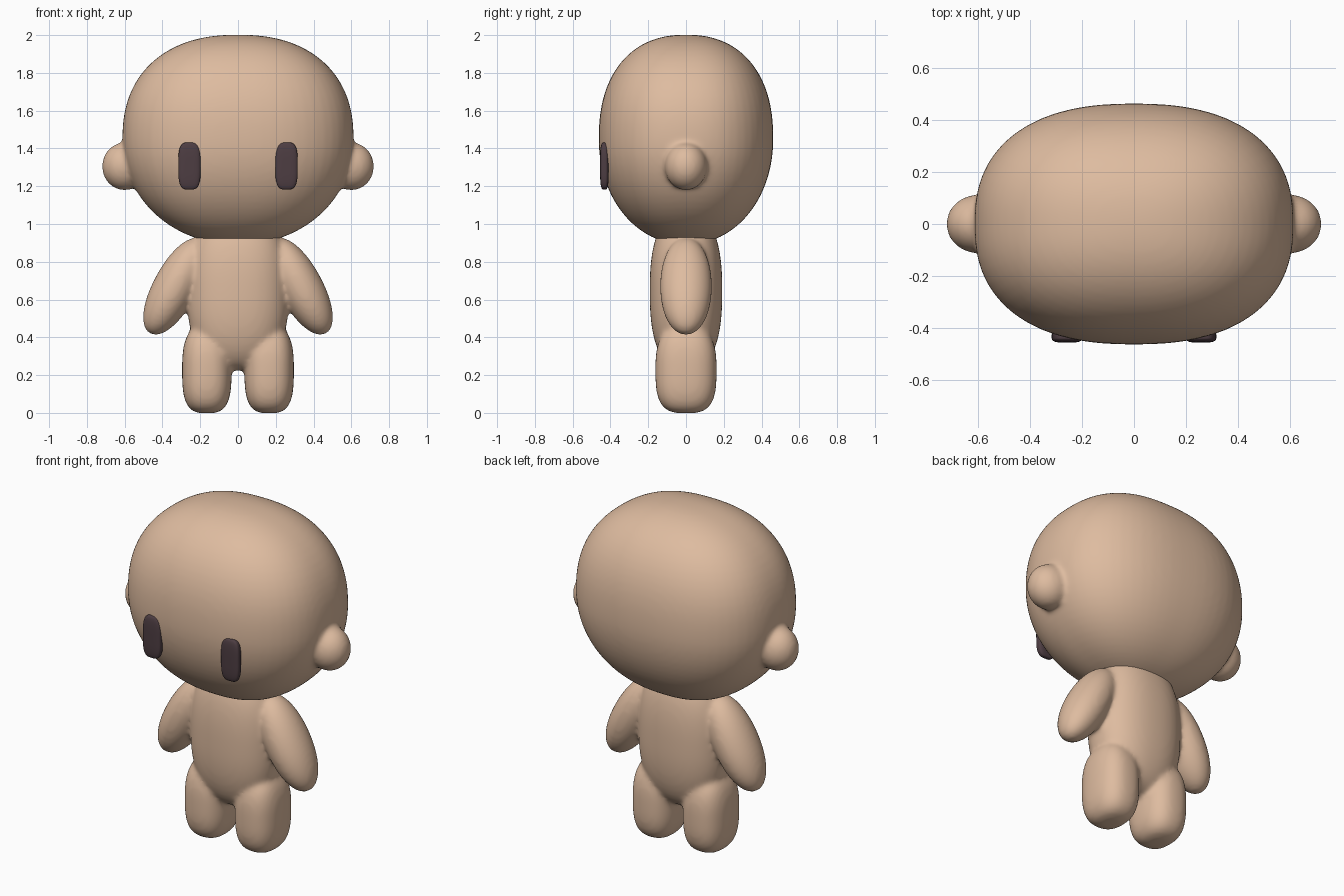
import bpy, bmesh, math
from mathutils import Matrix, Vector

old = bpy.data.objects.get("Cube")
if old:
    bpy.data.objects.remove(old, do_unlink=True)


def material(name, rgb):
    mat = bpy.data.materials.new(name)
    mat.use_nodes = True
    mat.diffuse_color = (*rgb, 1)
    mat.node_tree.nodes["Principled BSDF"].inputs["Base Color"].default_value = (*rgb, 1)
    return mat


skin = material("warm tan skin", (0.73, 0.50, 0.35))
dark = material("dark plum eyes", (0.075, 0.047, 0.055))


def blob(bm, centre, radii, plan=2.0, top=2.0, bottom=None, low=None, tilt=0.0):
    """Rounded solid: plan squareness, separate upper and lower roundness."""
    bottom = bottom or top
    rx, ry, rz = radii
    low = low or rz
    place = Matrix.Translation(Vector(centre)) @ Matrix.Rotation(tilt, 4, 'Y')
    made = bmesh.ops.create_uvsphere(bm, u_segments=64, v_segments=40, radius=1)
    for v in made["verts"]:
        x, y, z = v.co
        n = top if z >= 0 else bottom
        flat = (abs(x) ** plan + abs(y) ** plan) ** (1 / plan)
        r = (flat ** n + abs(z) ** n) ** (-1 / n)
        v.co = place @ Vector((x * r * rx, y * r * ry, z * r * (rz if z >= 0 else low)))


def finish(name, bm, mat, blend=True):
    mesh = bpy.data.meshes.new(name)
    bm.to_mesh(mesh)
    bm.free()
    mesh.materials.append(mat)
    mesh.shade_smooth()
    obj = bpy.data.objects.new(name, mesh)
    bpy.context.collection.objects.link(obj)
    if blend:
        # Fuse the overlapping volumes and soften their joins
        fuse = obj.modifiers.new("fuse", 'REMESH')
        fuse.mode = 'VOXEL'
        fuse.voxel_size = 0.012
        fuse.use_smooth_shade = True
        soften = obj.modifiers.new("soften", 'SMOOTH')
        soften.factor = 0.5
        soften.iterations = 14
    return obj


# Head with ears
bm = bmesh.new()
blob(bm, (0, 0, 1.45), (0.612, 0.462, 0.552), plan=2.4, top=2.3, bottom=2.05, low=0.56)
for side in (-1, 1):
    blob(bm, (side * 0.6, 0, 1.305), (0.12, 0.112, 0.127))
finish("head", bm, skin)

# Torso with arms and legs
bm = bmesh.new()
blob(bm, (0, 0, 0.645), (0.27, 0.192, 0.42), plan=2.3, top=2.5)
for side in (-1, 1):
    blob(bm, (side * 0.33, 0, 0.67), (0.117, 0.137, 0.285), top=2.1,
         tilt=-side * math.radians(28.5))
    blob(bm, (side * 0.165, 0, 0.235), (0.131, 0.162, 0.237), plan=2.5, top=2.6, bottom=3.2)
finish("body", bm, skin)

# Eyes
for side, label in ((1, "left"), (-1, "right")):
    bm = bmesh.new()
    blob(bm, (side * 0.257, -0.432, 1.307), (0.059, 0.023, 0.125), plan=3.5, top=3.5)
    finish(label + "_eye", bm, dark, blend=False)
